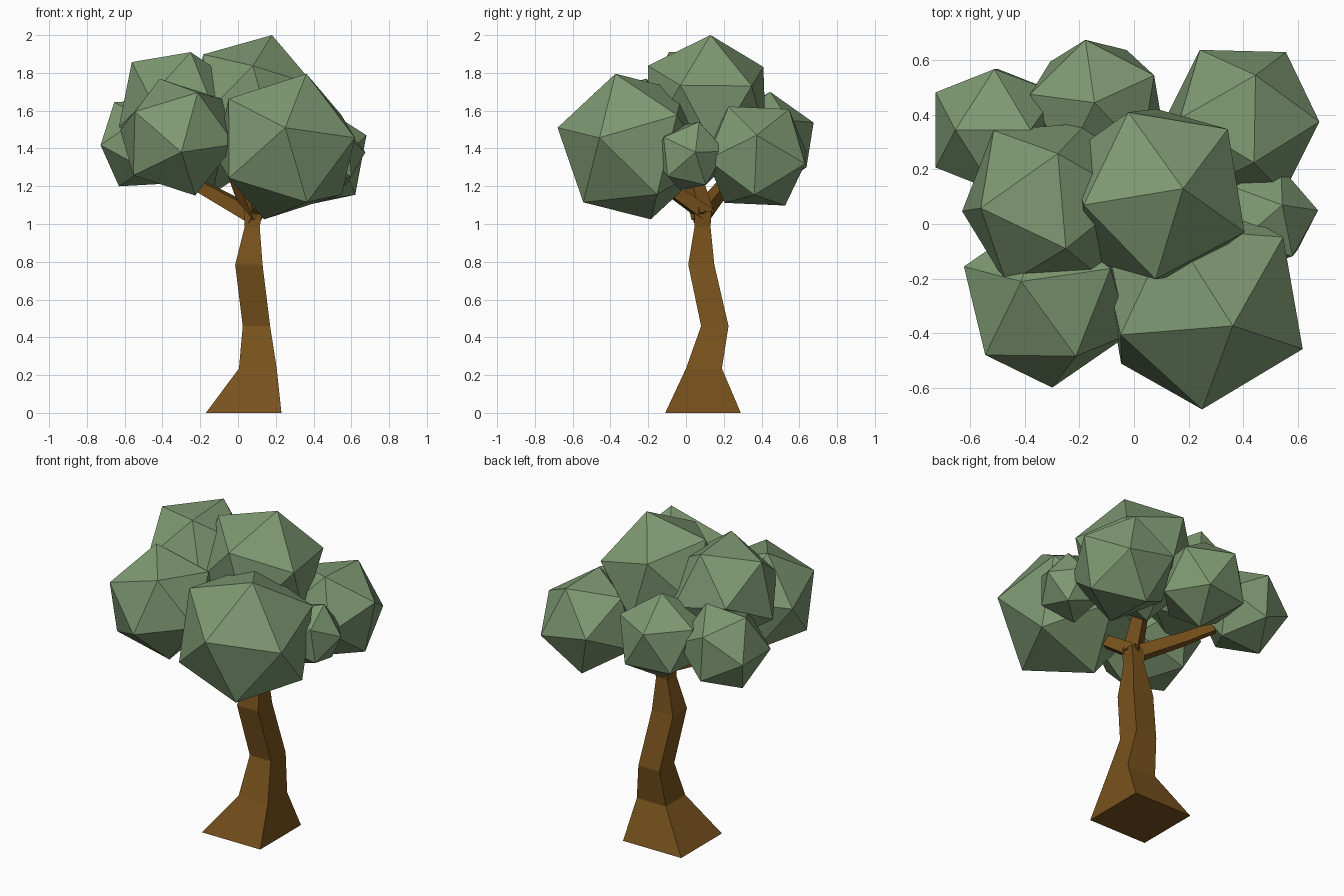
import bpy, bmesh, math
from mathutils import Vector, Matrix

if "Cube" in bpy.data.objects:
    bpy.data.objects.remove(bpy.data.objects["Cube"])


def material(name, rgb):
    m = bpy.data.materials.new(name)
    m.diffuse_color = (*rgb, 1)
    m.use_nodes = True
    m.node_tree.nodes["Principled BSDF"].inputs["Base Color"].default_value = m.diffuse_color
    return m


bark = material("bark", (0.19, 0.085, 0.012))
leaf = material("leaf", (0.21, 0.32, 0.17))


def finish(name, bm, mat):
    bmesh.ops.recalc_face_normals(bm, faces=bm.faces)
    me = bpy.data.meshes.new(name)
    bm.to_mesh(me)
    bm.free()
    me.materials.append(mat)
    ob = bpy.data.objects.new(name, me)
    bpy.context.collection.objects.link(ob)
    return ob


def loft(name, rings, mat):
    """Skin a list of four-cornered rings and cap both ends."""
    bm = bmesh.new()
    loops = [[bm.verts.new(p) for p in r] for r in rings]
    for a, b in zip(loops, loops[1:]):
        for i in range(4):
            j = (i + 1) % 4
            bm.faces.new((a[i], a[j], b[j], b[i]))
    bm.faces.new(loops[0])
    bm.faces.new(loops[-1])
    return finish(name, bm, mat)


def box_ring(x0, x1, y0, y1, z):
    return [(x0, y0, z), (x1, y0, z), (x1, y1, z), (x0, y1, z)]


def branch(name, path, radii):
    d = (Vector(path[-1]) - Vector(path[0])).normalized()
    side = d.cross(Vector((0, 0, 1))).normalized()
    up = side.cross(d)
    rings = [[Vector(p) + r * (sx * side + sy * up)
              for sx, sy in ((-1, -1), (1, -1), (1, 1), (-1, 1))]
             for p, r in zip(path, radii)]
    loft(name, rings, bark)


def foliage(name, centre, pole, hint):
    """Icosahedron with one corner at pole and a neighbouring corner towards hint."""
    c = Vector(centre)
    axis = Vector(pole) - c
    r = axis.length
    z = axis.normalized()
    h = Vector(hint) - c
    x = (h - z * h.dot(z)).normalized()
    y = z.cross(x)
    s, t = r * 2 / math.sqrt(5), r / math.sqrt(5)
    pts = [c + z * r, c - z * r]
    for k in range(5):
        for off, sign in ((0, 1), (math.pi / 5, -1)):
            a = k * math.tau / 5 + off
            pts.append(c + s * (math.cos(a) * x + math.sin(a) * y) + sign * t * z)
    bm = bmesh.new()
    for p in pts:
        bm.verts.new(p)
    bmesh.ops.convex_hull(bm, input=bm.verts)
    finish(name, bm, leaf)


# crooked square trunk with a flared foot
loft("trunk", [
    box_ring(-0.17, 0.23, -0.11, 0.29, 0.0),
    box_ring(0.005, 0.205, 0.0, 0.19, 0.235),
    box_ring(0.025, 0.17, 0.08, 0.225, 0.46),
    box_ring(-0.015, 0.13, 0.012, 0.15, 0.785),
    box_ring(0.035, 0.115, 0.045, 0.13, 0.985),
    box_ring(0.03, 0.13, 0.045, 0.135, 1.07),
], bark)

# branches
branch("left_branch", [(0.09, 0.07, 1.04), (-0.2, 0.2, 1.2), (-0.52, 0.36, 1.4)],
       (0.04, 0.03, 0.02))
branch("front_branch", [(0.08, 0.11, 1.05), (0.2, -0.25, 1.3)], (0.038, 0.025))
branch("upper_branch", [(0.09, 0.09, 1.04), (-0.1, -0.04, 1.5)], (0.045, 0.03))

# leaf clumps: centre, one corner, neighbouring corner
clumps = {
    "front_right": ((0.25, -0.28, 1.41), (0.25, -0.68, 1.51), (0.36, -0.38, 1.79)),
    "top": ((0.08, 0.11, 1.65), (0.18, 0.13, 2.0), (0.42, -0.04, 1.72)),
    "front_left": ((-0.32, -0.28, 1.46), (-0.30, -0.60, 1.38), (-0.21, -0.50, 1.70)),
    "upper_left": ((-0.32, 0.075, 1.63), (-0.25, -0.09, 1.91), (-0.545, 0.055, 1.85)),
    "back": ((-0.14, 0.43, 1.43), (-0.145, 0.445, 1.70), (-0.18, 0.685, 1.55)),
    "back_right": ((0.395, 0.375, 1.36), (0.68, 0.375, 1.47), (0.445, 0.54, 1.60)),
    "back_left": ((-0.505, 0.345, 1.43), (-0.655, 0.345, 1.645), (-0.39, 0.345, 1.645)),
    "right": ((0.48, 0.02, 1.36), (0.675, 0.05, 1.38), (0.53, 0.07, 1.55)),
}
for key, data in clumps.items():
    foliage("leaf_clump_" + key, *data)
